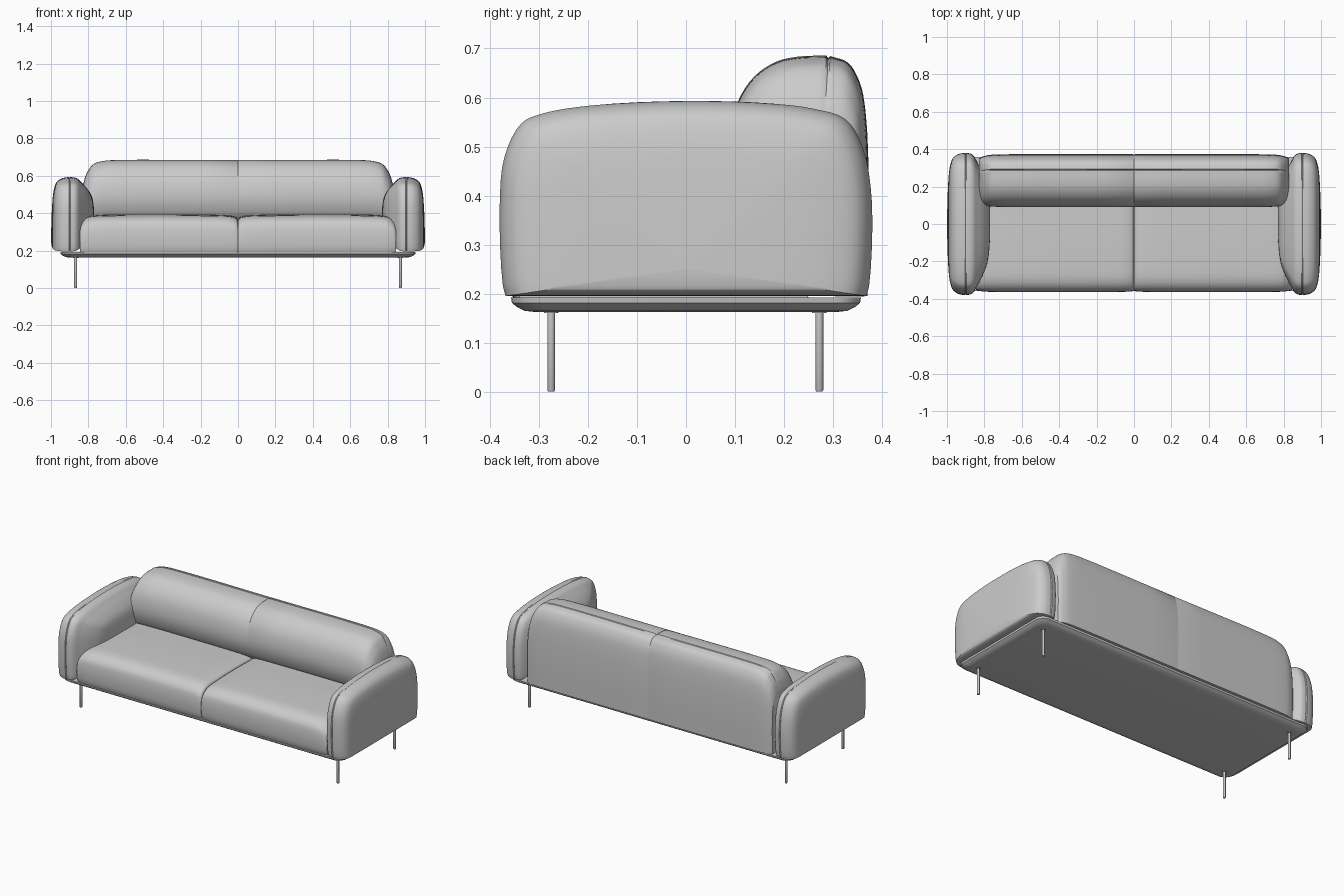
import bpy, bmesh, math
from mathutils import Vector

if "Cube" in bpy.data.objects:
    bpy.data.objects.remove(bpy.data.objects["Cube"])

grey = bpy.data.materials.new("grey upholstery")
grey.diffuse_color = (0.6, 0.6, 0.6, 1)
grey.use_nodes = True
grey.node_tree.nodes["Principled BSDF"].inputs["Base Color"].default_value = grey.diffuse_color


def smooth(pts, n=4):
    """Centripetal spline through points of any dimension."""
    p = [Vector(a) for a in pts]
    p = [2 * p[0] - p[1]] + p + [2 * p[-1] - p[-2]]
    out = []
    for i in range(1, len(p) - 2):
        a, b, c, d = p[i - 1:i + 3]
        t1 = (b - a).length ** 0.5
        t2 = t1 + (c - b).length ** 0.5
        t3 = t2 + (d - c).length ** 0.5
        for k in range(n):
            t = t1 + (t2 - t1) * k / n
            a1 = a * ((t1 - t) / t1) + b * (t / t1)
            a2 = b * ((t2 - t) / (t2 - t1)) + c * ((t - t1) / (t2 - t1))
            a3 = c * ((t3 - t) / (t3 - t2)) + d * ((t - t2) / (t3 - t2))
            b1 = a1 * ((t2 - t) / t2) + a2 * (t / t2)
            b2 = a2 * ((t3 - t) / (t3 - t1)) + a3 * ((t - t1) / (t3 - t1))
            out.append(b1 * ((t2 - t) / (t2 - t1)) + b2 * ((t - t1) / (t2 - t1)))
    return out + [p[-2]]


def loft(name, rings, angle=40):
    """Skin closed rings of points and cap both ends."""
    bm = bmesh.new()
    rows = [[bm.verts.new(v) for v in r] for r in rings]
    n = len(rows[0])
    for a, b in zip(rows, rows[1:]):
        for i in range(n):
            j = (i + 1) % n
            bm.faces.new((a[i], a[j], b[j], b[i]))
    bm.faces.new(rows[0])
    bm.faces.new(rows[-1])
    bmesh.ops.recalc_face_normals(bm, faces=bm.faces)
    me = bpy.data.meshes.new(name)
    bm.to_mesh(me)
    bm.free()
    me.materials.append(grey)
    ob = bpy.data.objects.new(name, me)
    bpy.context.collection.objects.link(ob)
    bpy.ops.object.select_all(action='DESELECT')
    bpy.context.view_layer.objects.active = ob
    ob.select_set(True)
    bpy.ops.object.shade_smooth_by_angle(angle=math.radians(angle))
    return ob


# base plate with a softened underside
def rounded_rect(hx, hy, z, r=0.05, n=6):
    pts = []
    for q, (sx, sy) in enumerate([(1, 1), (-1, 1), (-1, -1), (1, -1)]):
        for k in range(n + 1):
            a = math.pi / 2 * (q + k / n)
            pts.append((sx * (hx - r) + r * math.cos(a), sy * (hy - r) + r * math.sin(a), z))
    return pts


loft("base", [rounded_rect(0.95 - d, 0.357 - d, z) for d, z in
              [(0.045, 0.163), (0.028, 0.165), (0.012, 0.173), (0.002, 0.181), (0, 0.192)]])

# arm: side outline, and (x, scale) rings from inner bulge to outer face
outline = smooth([(-0.368, 0.195), (-0.374, 0.22), (-0.38, 0.38), (-0.37, 0.48), (-0.335, 0.548),
                  (-0.29, 0.568), (-0.19, 0.584), (0, 0.593), (0.17, 0.588), (0.26, 0.577),
                  (0.325, 0.556), (0.36, 0.5), (0.379, 0.39), (0.374, 0.22), (0.368, 0.195)])
inner = smooth([(0.77, 0.03), (0.772, 0.3), (0.784, 0.55), (0.81, 0.73), (0.838, 0.87),
                (0.86, 0.965), (0.875, 0.99), (0.896, 1)])
outer = smooth([(0.904, 1), (0.93, 0.99), (0.95, 0.968), (0.97, 0.92), (0.985, 0.8),
                (0.995, 0.5), (1.0, 0.03)])
arm_rings = [(x, s, 0.38) for x, s in inner] + [(0.9, 0.988, 0.38)] + [(x, s, 0.25) for x, s in outer]

# seat cushion: side profile and (x, height scale) rings
seat_profile = smooth([(-0.352, 0.19), (-0.36, 0.22), (-0.362, 0.3), (-0.35, 0.348), (-0.31, 0.378),
                       (-0.2, 0.389), (0.1, 0.39), (0.2, 0.38), (0.25, 0.19)])
seat_rings = smooth([(0.001, 0.87), (0.012, 0.94), (0.05, 0.985), (0.12, 1), (0.72, 1), (0.79, 0.975),
                     (0.822, 0.91), (0.84, 0.82), (0.846, 0.72)])

for side, sg in (("left", -1), ("right", 1)):
    loft(side + "_arm", [[(sg * x, y * s, c + (z - c) * s) for y, z in outline]
                         for x, s, c in arm_rings])
    loft(side + "_seat_cushion",
         [[(sg * x, y + 0.05 * (1 - s) * (y < -0.2), 0.19 + (z - 0.19) * s) for y, z in seat_profile]
          for x, s in seat_rings])
    # thin round legs
    for place, y in (("front", -0.275), ("back", 0.272)):
        loft(f"{side}_{place}_leg",
             [[(sg * 0.868 + r * math.cos(a * math.pi / 8), y + r * math.sin(a * math.pi / 8), z)
               for a in range(16)] for r, z in [(0.006, 0), (0.008, 0.003), (0.008, 0.16),
                                                (0.015, 0.16), (0.015, 0.166)]])

# backrest: roll in front, panel behind, seam on top and at the centre
back_profile = (smooth([(0.16, 0.2), (0.15, 0.35), (0.115, 0.4), (0.094, 0.46), (0.091, 0.52),
                        (0.106, 0.59), (0.14, 0.642), (0.185, 0.672), (0.23, 0.682), (0.286, 0.684)])
                + [Vector((0.29, 0.679))]
                + smooth([(0.294, 0.683), (0.33, 0.67), (0.354, 0.63), (0.366, 0.57), (0.373, 0.4),
                          (0.37, 0.195)]))
half = smooth([(0.005, 1), (0.65, 1), (0.72, 0.99), (0.77, 0.96), (0.80, 0.89), (0.815, 0.83),
               (0.828, 0.74)])
back_rings = [(-x, s) for x, s in reversed(half)] + [(0, 0.992)] + [(x, s) for x, s in half]
loft("backrest", [[(x, 0.25 + (y - 0.25) * s ** 0.7, 0.19 + (z - 0.19) * s) for y, z in back_profile]
                  for x, s in back_rings])
